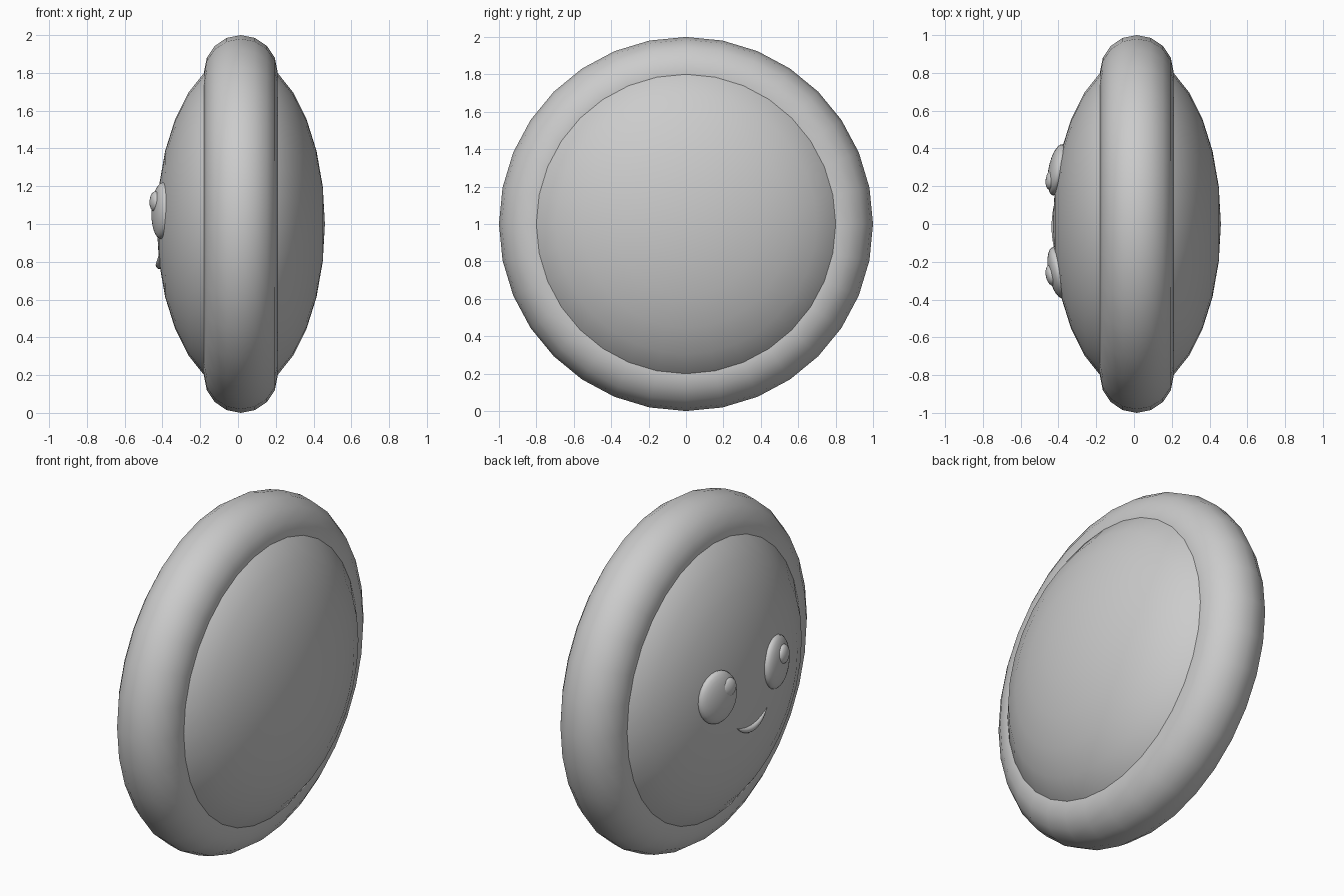
import bpy, math
from mathutils import Vector

if "Cube" in bpy.data.objects:
    bpy.data.objects.remove(bpy.data.objects["Cube"])

CX, CZ = 0.015, 1.0      # centre of the disc
A, R = 0.445, 0.89       # half thickness and radius of the lens body


def smooth(ob, name):
    ob.name = name
    ob.data.name = name
    for p in ob.data.polygons:
        p.use_smooth = True
    return ob


def ellipsoid(name, loc, size, yaw=0.0, pitch=0.0, segs=24, rings=14):
    # sphere with its poles along x, squashed, then turned to face the surface
    bpy.ops.mesh.primitive_uv_sphere_add(segments=segs, ring_count=rings, radius=1)
    ob = bpy.context.object
    ob.rotation_euler = (0, math.pi / 2, 0)
    bpy.ops.object.transform_apply(location=False, rotation=True, scale=False)
    ob.scale = size
    bpy.ops.object.transform_apply(location=False, rotation=False, scale=True)
    ob.location = loc
    ob.rotation_euler = (0, pitch, yaw)
    return smooth(ob, name)


def face_x(y, z):
    # x of the body's face side at (y, z)
    return CX - A * math.sqrt(1 - (y * y + (z - CZ) ** 2) / (R * R))


# Lens-shaped body
ellipsoid("body", (CX, 0, CZ), (A, R, R), segs=32)

# Thick rim around the body
bpy.ops.mesh.primitive_torus_add(major_segments=32, minor_segments=16,
                                 major_radius=0.805, minor_radius=0.195,
                                 location=(CX, 0, CZ), rotation=(0, math.pi / 2, 0))
smooth(bpy.context.object, "rim")

# Eyes with raised highlights
for side, y, hy in (("left", 0.287, 0.237), ("right", -0.257, -0.272)):
    yaw = -math.radians(11) * (1 if y > 0 else -1)
    ellipsoid(side + "_eye", (-0.403, y, 1.07), (0.05, 0.138, 0.15), yaw, math.radians(2))
    ellipsoid(side + "_highlight", (-0.44, hy, 1.12), (0.027, 0.055, 0.054),
              yaw, math.radians(4), 16, 10)

# Smiling mouth: tapered tube lying on the face
curve = bpy.data.curves.new("mouth", 'CURVE')
curve.dimensions = '3D'
curve.bevel_depth = 0.02
curve.bevel_resolution = 3
curve.use_fill_caps = True
N = 17
sp = curve.splines.new('POLY')
sp.points.add(N - 1)
for i, p in enumerate(sp.points):
    t = -1 + 2 * i / (N - 1)
    y = -0.015 + 0.14 * t
    z = 0.782 + 0.055 * t * t - 0.008 * t
    p.co = (face_x(y, z), y, z, 1)
    p.radius = max(0.03, 1 - t * t)
mouth = bpy.data.objects.new("mouth", curve)
bpy.context.collection.objects.link(mouth)
